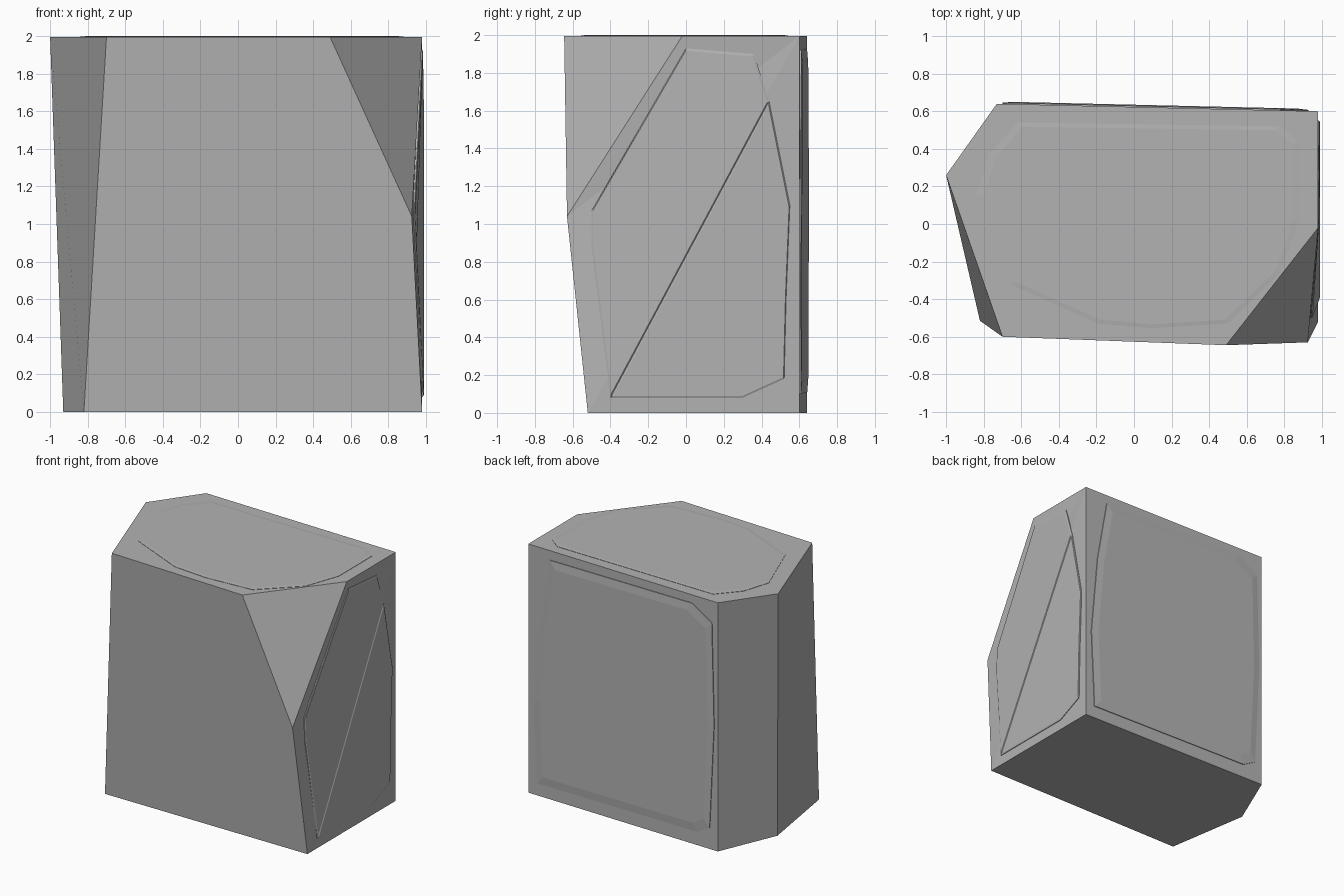
import bpy
import bmesh
from mathutils import Vector
from mathutils.bvhtree import BVHTree

cube = bpy.data.objects.get("Cube")
if cube:
    bpy.data.objects.remove(cube, do_unlink=True)

# Single stone colour
stone = bpy.data.materials.new("stone_grey")
stone.use_nodes = True
grey = (0.45, 0.45, 0.45, 1.0)
stone.diffuse_color = grey
stone.node_tree.nodes["Principled BSDF"].inputs["Base Color"].default_value = grey


def add_object(name, bm):
    bmesh.ops.recalc_face_normals(bm, faces=bm.faces)
    mesh = bpy.data.meshes.new(name)
    bm.to_mesh(mesh)
    mesh.materials.append(stone)
    obj = bpy.data.objects.new(name, mesh)
    bpy.context.collection.objects.link(obj)
    return obj


# Main block: corners named by place
TOP = 1.995
corners = {
    "top_left_front": (-0.70, -0.60, TOP),
    "top_front": (0.49, -0.645, TOP),
    "top_right": (0.98, -0.02, TOP),
    "top_back_right": (0.98, 0.60, TOP),
    "top_back_left": (-0.73, 0.64, TOP),
    "top_left": (-1.0, 0.26, TOP),
    "chip": (0.925, -0.63, 1.04),
    "low_left_front": (-0.82, -0.515, 0),
    "low_right_front": (0.98, -0.52, 0),
    "low_back_right": (0.98, 0.60, 0),
    "low_back_left": (-0.73, 0.64, 0),
    "low_left": (-0.93, 0.17, 0),
}
faces = [
    "top_left_front top_front top_right top_back_right top_back_left top_left",
    "low_left_front low_right_front low_back_right low_back_left low_left",
    "top_left_front low_left_front low_right_front chip top_front",
    "top_front chip top_right",
    "low_right_front low_back_right top_back_right",
    "low_right_front top_back_right chip",
    "chip top_back_right top_right",
    "top_back_right low_back_right low_back_left top_back_left",
    "top_back_left low_back_left low_left top_left",
    "top_left low_left low_left_front top_left_front",
]
bm = bmesh.new()
verts = {name: bm.verts.new(co) for name, co in corners.items()}
for names in faces:
    bm.faces.new([verts[n] for n in names.split()])
block = add_object("stone_block", bm)
surface = BVHTree.FromBMesh(bm)
bm.free()


def add_plate(name, outline, axis, height, inset=0.96):
    """Worn raised panel: an outline laid on the block, stepped and sloped."""
    out = Vector([1.0 if i == axis else 0.0 for i in range(3)])

    def lay(point, lift):
        co = list(point)
        co.insert(axis, 3.0)
        hit = surface.ray_cast(Vector(co), -out)[0]
        return hit + out * lift

    centre = sum((Vector(p) for p in outline), Vector((0, 0))) / len(outline)
    bm = bmesh.new()
    rings = []
    for scale, lift in ((1, -0.004), (1, height * 0.5), (inset, height)):
        rings.append([bm.verts.new(lay(centre + (Vector(p) - centre) * scale, lift))
                      for p in outline])
    count = len(outline)
    for low, high in zip(rings, rings[1:]):
        for i in range(count):
            j = (i + 1) % count
            bm.faces.new((low[i], low[j], high[j], high[i]))
    bm.faces.new(rings[-1])
    add_object(name, bm)
    bm.free()


# Raised panel on the top
add_plate("top_panel", [
    (-0.84, 0.15), (-0.77, 0.37), (-0.62, 0.54), (0.78, 0.52), (0.88, 0.44),
    (0.88, 0.02), (0.78, -0.26), (0.5, -0.53), (0.1, -0.555), (-0.19, -0.53),
    (-0.66, -0.32)], 2, 0.005)

# Raised panel on the back
add_plate("back_panel", [
    (0.78, 1.92), (0.87, 1.41), (0.93, 0.75), (0.9, 0.1), (-0.55, 0.11),
    (-0.66, 0.17), (-0.7, 1.0), (-0.68, 1.82), (-0.5, 1.93)], 1, 0.012, 0.93)

# Side panel in two halves, split by a diagonal crease
add_plate("side_panel_rear", [
    (-0.4, 0.08), (0.3, 0.08), (0.52, 0.18), (0.53, 0.6), (0.55, 1.1),
    (0.44, 1.65)], 0, 0.009, 0.98)
add_plate("side_panel_front", [
    (-0.4, 0.08), (0.44, 1.65), (0.36, 1.9), (0.0, 1.93), (-0.5, 1.07),
    (-0.5, 0.88)], 0, 0.009, 0.98)
